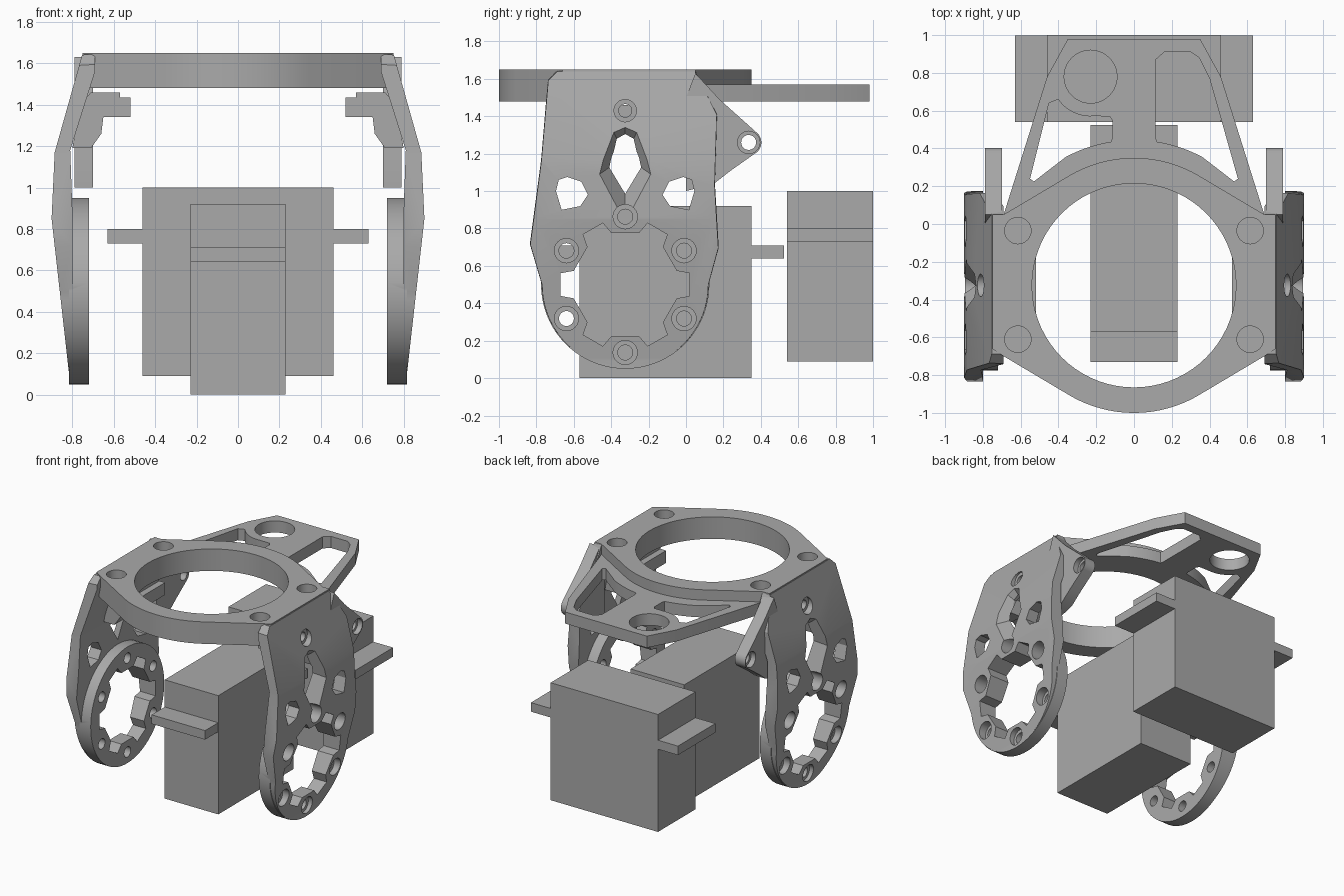
import bpy, bmesh, math
from math import cos, sin, radians

cube = bpy.data.objects.get("Cube")
if cube:
    bpy.data.objects.remove(cube)

grey = bpy.data.materials.new("plain_grey")
grey.use_nodes = True
grey.diffuse_color = (0.4, 0.4, 0.4, 1)
grey.node_tree.nodes["Principled BSDF"].inputs["Base Color"].default_value = (0.4, 0.4, 0.4, 1)


def place(axis, a, b, t):
    return {"x": (t, a, b), "y": (a, t, b), "z": (a, b, t)}[axis]


def prism(name, pts, axis, lo, hi, scale=1.0):
    """Extrude a 2D outline along an axis, optionally scaling the far end."""
    ca = sum(p[0] for p in pts) / len(pts)
    cb = sum(p[1] for p in pts) / len(pts)
    bm = bmesh.new()
    near = [bm.verts.new(place(axis, a, b, lo)) for a, b in pts]
    far = [bm.verts.new(place(axis, ca + (a - ca) * scale, cb + (b - cb) * scale, hi))
           for a, b in pts]
    bm.faces.new(near)
    bm.faces.new(far)
    n = len(pts)
    for i in range(n):
        j = (i + 1) % n
        bm.faces.new((near[i], near[j], far[j], far[i]))
    bmesh.ops.recalc_face_normals(bm, faces=bm.faces)
    mesh = bpy.data.meshes.new(name)
    bm.to_mesh(mesh)
    bm.free()
    mesh.materials.append(grey)
    obj = bpy.data.objects.new(name, mesh)
    bpy.context.collection.objects.link(obj)
    return obj


def arc(a, b, r, start=0, end=360, n=40):
    full = end - start == 360
    steps = n if full else n - 1
    return [(a + r * cos(radians(start + (end - start) * i / steps)),
             b + r * sin(radians(start + (end - start) * i / steps))) for i in range(n)]


def box(name, x0, x1, y0, y1, z0, z1):
    return prism(name, [(x0, y0), (x1, y0), (x1, y1), (x0, y1)], "z", z0, z1)


def activate(obj):
    bpy.ops.object.select_all(action="DESELECT")
    obj.select_set(True)
    bpy.context.view_layer.objects.active = obj


def combine(obj, tool, operation="DIFFERENCE"):
    activate(obj)
    mod = obj.modifiers.new("combine", "BOOLEAN")
    mod.operation = operation
    mod.solver = "EXACT"
    mod.object = tool
    bpy.ops.object.modifier_apply(modifier=mod.name)
    bpy.data.objects.remove(tool)


def smooth(obj):
    activate(obj)
    bpy.ops.object.shade_smooth_by_angle(angle=radians(25))


def flip(pts):
    return [(-a, b) for a, b in reversed(pts)]


CY = -0.325                     # common centre line of ring and side discs

# Two motors with mounting flanges
rear_motor = box("rear_motor", -.46, .46, .54, 1, .09, 1)
combine(rear_motor, box("rear_flange", -.63, .63, .541, .999, .73, .80), "UNION")
front_motor = box("front_motor", -.23, .23, -.57, .35, 0, .92)
combine(front_motor, box("front_flange", -.229, .229, -.73, .525, .64, .71), "UNION")

# Top ring with four blind holes
right_edge = [(.69, -.70), (.75, -.66), (.75, .05), (.69, .05)]
outline = (arc(0, CY, .675, -120, -60, 24) + right_edge
           + arc(0, CY, .675, 60, 120, 24) + flip(right_edge))
ring = prism("top_ring", outline, "z", 1.48, 1.65)
combine(ring, prism("bore", arc(0, CY, .54, n=72), "z", 1.3, 1.8))
for x in (-.615, .615):
    for y in (-.61, -.035):
        combine(ring, prism("blind_hole", arc(x, y, .07, n=32), "z", 1.53, 1.8))
smooth(ring)

# Rear deck with round hole and two windows
half = [(.69, .05), (.46, .78), (.35, .98)]
deck = prism("rear_deck", half + flip(half), "z", 1.48, 1.57)
combine(deck, prism("bore", arc(0, CY, .56, n=72), "z", 1.3, 1.8))
combine(deck, prism("round_hole", arc(-.23, .78, .14), "z", 1.3, 1.8))
inner_rail = arc(0, CY, .77, 62, 81, 10)
window = inner_rail + [(.115, .46), (.115, .87), (.16, .91), (.30, .91),
                       (.345, .88), (.40, .77), (.55, .24), (.53, .225)]
combine(deck, prism("right_window", window, "z", 1.3, 1.8))
left_window = (flip(inner_rail) + [(-.53, .225), (-.55, .24), (-.45, .64), (-.40, .66)]
               + arc(-.23, .78, .21, 222, 275, 8) + [(-.13, .57), (-.115, .55), (-.115, .46)])
combine(deck, prism("left_window", left_window, "z", 1.3, 1.8))
smooth(deck)

# Side wall: outline crossed with a bent profile
wall_outline = (arc(CY, .5, .45, 180, 360, 36)
                + [(.18, .70), (.16, 1.04), (.17, 1.42), (.05, 1.65), (-.69, 1.65),
                   (-.74, 1.6), (-.78, 1.17), (-.84, .72)])
wall_profile = [(.80, .04), (.81, .05), (.90, .85), (.885, 1.17), (.75, 1.65), (.69, 1.65),
                (.69, 1.56), (.81, 1.18), (.80, .9)]
wall = prism("side_walls", wall_outline, "x", .6, 1, .98)
combine(wall, prism("bend", wall_profile, "y", -1.2, .8), "INTERSECT")
combine(wall, prism("disc", arc(CY, .5, .45, n=72), "x", .72, .815), "UNION")

# Lobed opening in the disc
lobes = []
for k in range(6):
    for offset, r in ((-15, .285), (15, .285), (20, .35), (40, .35)):
        a = radians(30 + 60 * k + offset)
        lobes.append((CY + r * cos(a), .5 + r * sin(a)))
combine(wall, prism("lobed_opening", lobes, "x", .5, 1.1))

# Screw holes with counterbores
for k in range(6):
    a = radians(30 + 60 * k)
    y, z = CY + .363 * cos(a), .5 + .363 * sin(a)
    combine(wall, prism("screw_hole", arc(y, z, .04, n=24), "x", .5, 1.1))
    combine(wall, prism("counterbore", arc(y, z, .065, n=24), "x", .785, 1.1))

# Diamond opening with flared rim, and the two shield openings
diamond = [(0, .99), (.08, 1.13), (.045, 1.28), (0, 1.305), (-.045, 1.28), (-.08, 1.13)]
diamond = [(CY + a, b) for a, b in diamond]
combine(wall, prism("diamond", diamond, "x", .5, 1.1))
combine(wall, prism("diamond_flare", diamond, "x", .80, .90, 1.8))
shield = [(.20, .98), (.24, .92), (.34, .90), (.37, 1.0), (.355, 1.06), (.31, 1.075), (.235, 1.05)]
for s in (-1, 1):
    combine(wall, prism("shield", [(CY + s * a, b) for a, b in shield], "x", .5, 1.1))

# Rear ear
ear_outline = ([(.0, 1.0), (.15, 1.04), (.24, 1.11)] + arc(.335, 1.26, .068, -50, 45, 12)
               + [(.18, 1.49), (.05, 1.63), (.0, 1.5)])
ear = prism("rear_ears", ear_outline, "x", .70, .79)
combine(ear, prism("ear_hole", arc(.335, 1.26, .04, n=24), "x", .5, 1.1))
combine(ear, prism("ear_counterbore", arc(.335, 1.26, .06, n=24), "x", .75, 1.1))

# Inner lug below the ring
lug_profile = [(.52, 1.34), (.65, 1.34), (.66, 1.26), (.71, 1.19), (.80, 1.19), (.76, 1.40),
               (.71, 1.46), (.57, 1.46), (.57, 1.435), (.52, 1.435)]
lug = prism("inner_lugs", lug_profile, "y", -.50, -.15)
combine(lug, prism("lug_slot", diamond, "x", .4, 1.1, 1.3))
for part in (wall, lug):
    combine(part, prism("upper_hole", arc(CY, 1.43, .035, n=24), "x", .6, 1.1))
combine(wall, prism("upper_counterbore", arc(CY, 1.43, .06, n=24), "x", .78, 1.1))

# Mirror the side parts across the centre
for part in (wall, ear, lug):
    smooth(part)
    mirror = part.modifiers.new("mirror", "MIRROR")
    mirror.use_axis[0] = True
bpy.ops.object.select_all(action="DESELECT")
